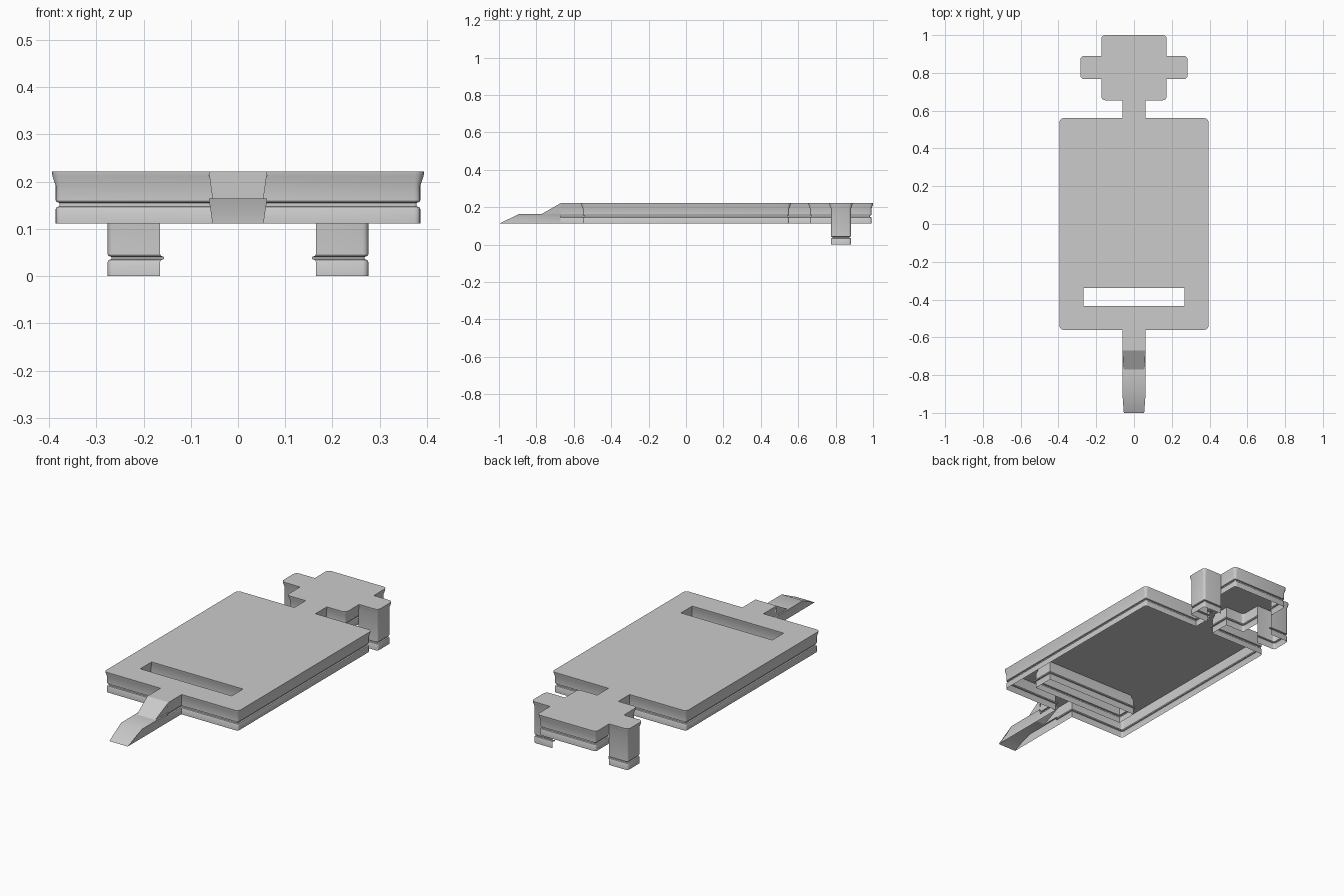
import bpy, bmesh
from math import radians, cos, sin, pi
from mathutils import Vector

if "Cube" in bpy.data.objects:
    bpy.data.objects.remove(bpy.data.objects["Cube"])

TOP, BASE = 0.222, 0.112
TONGUE_Y = -0.67

# (inset, z) cross-sections of the thin hanging walls
RIM = [(0, TOP), (0.001, 0.212), (0.008, 0.192), (0.008, 0.160), (0.010, 0.157), (0.016, 0.155),
       (0.016, 0.148), (0.010, 0.146), (0.008, 0.142), (0.008, BASE)]
LEG = [(0, TOP), (0.001, 0.212), (0.008, 0.192), (0.008, 0.046), (0.010, 0.043), (0.016, 0.041),
       (0.016, 0.036), (0.010, 0.034), (0.008, 0.030), (0.008, 0)]


def make_object(name, bm):
    mesh = bpy.data.meshes.new(name)
    bm.to_mesh(mesh)
    bm.free()
    for p in mesh.polygons:
        p.use_smooth = True
    mesh.set_sharp_from_angle(angle=radians(30))
    ob = bpy.data.objects.new(name, mesh)
    bpy.context.collection.objects.link(ob)
    return ob


def round_corners(pts, r=0.02, steps=4):
    """Round convex corners of a counter-clockwise outline."""
    out = []
    for i, p in enumerate(pts):
        a = (p - pts[i - 1]).normalized()
        b = (pts[(i + 1) % len(pts)] - p).normalized()
        if a.x * b.y - a.y * b.x < 0 or p.y < TONGUE_Y + 0.01:
            out.append(p)
            continue
        c = p - a * r + b * r
        for k in range(steps + 1):
            t = k / steps * pi / 2
            out.append(c - b * r * cos(t) + a * r * sin(t))
    return out


def inset(pts, d):
    """Offset an outline towards its left side (the material side)."""
    out = []
    for i, p in enumerate(pts):
        a = (p - pts[i - 1]).normalized()
        b = (pts[(i + 1) % len(pts)] - p).normalized()
        na, nb = Vector((-a.y, a.x)), Vector((-b.y, b.x))
        q = p + (na + nb) * d / (1 + na.dot(nb))
        if p.y < TONGUE_Y + 0.01:
            q.y = p.y
        out.append(q)
    return out


def wall(name, pts, profile, keep):
    """Sweep a profile along the outline segments accepted by keep(midpoint)."""
    bm = bmesh.new()
    rings = [[bm.verts.new((q.x, q.y, z)) for q in inset(pts, d)] for d, z in profile]
    n = len(pts)
    for i in range(n):
        j = (i + 1) % n
        if keep((pts[i] + pts[j]) / 2):
            for u, l in zip(rings, rings[1:]):
                bm.faces.new((u[i], l[i], l[j], u[j]))
    bmesh.ops.delete(bm, geom=[v for v in bm.verts if not v.link_faces], context='VERTS')
    make_object(name, bm)


# Outline: right half mirrored to the left
half = [(0.062, TONGUE_Y), (0.062, -0.56), (0.394, -0.56), (0.394, 0.56), (0.062, 0.56),
        (0.062, 0.655), (0.173, 0.655), (0.173, 0.767), (0.284, 0.767), (0.284, 0.89),
        (0.173, 0.89), (0.173, 1.0)]
outline = round_corners([Vector(p) for p in half] + [Vector((-x, y)) for x, y in reversed(half)])
# Slot runs clockwise so that material is on its left
slot = [Vector(p) for p in ((-0.268, -0.435), (-0.268, -0.34), (0.268, -0.34), (0.268, -0.435))]

# Top plate with the slot cut through
bm = bmesh.new()
edges = []
for loop in (outline, slot):
    vs = [bm.verts.new((p.x, p.y, TOP)) for p in loop]
    edges += [bm.edges.new((vs[i - 1], vs[i])) for i in range(len(vs))]
bmesh.ops.triangle_fill(bm, edges=edges, use_beauty=True, normal=(0, 0, 1))
for f in bm.faces:
    f.normal_update()
    if f.normal.z < 0:
        f.normal_flip()
make_object("top_plate", bm)


def is_leg(m):
    return m.y > 0.7 and abs(m.x) > 0.175


# Grooved rim, side legs and slot lining
wall("rim_wall", outline, RIM, lambda m: not is_leg(m) and m.y > TONGUE_Y + 0.001)
wall("side_legs", outline, LEG, is_leg)
wall("slot_wall", slot, RIM, lambda m: True)

# Stepped front tongue: two sloped treads, each with tapered sides
bm = bmesh.new()
W, N, STEP = 0.062, 0.054, 0.165
path = [(W, TONGUE_Y, TOP), (N, -0.77, STEP), (W, -0.77, STEP), (W, -0.89, STEP), (N, -1.0, BASE)]
left = [bm.verts.new((-x, y, z)) for x, y, z in path]
right = [bm.verts.new((x, y, z)) for x, y, z in path]
for i in (0, 2, 3):
    bm.faces.new((left[i], left[i + 1], right[i + 1], right[i]))
for s, row in ((-1, left), (1, right)):
    def v(x, y, z):
        return bm.verts.new((s * x, y, z))
    back_mid, back_step, back_low = v(N, TONGUE_Y, STEP), v(W, TONGUE_Y, STEP), v(N, TONGUE_Y, BASE)
    taper_back, taper_front = v(N, TONGUE_Y, 0.14), v(N, -0.942, 0.14)
    side = [(row[0], row[1], back_mid),
            (back_mid, row[1], row[2], back_step),
            (back_step, row[2], row[3], taper_front, taper_back),
            (taper_back, taper_front, row[4], back_low)]
    for f in side:
        bm.faces.new(f if s < 0 else f[::-1])
for f in bm.faces:
    f.normal_update()
    c = f.calc_center_median()
    if f.normal.x * c.x + max(f.normal.z, -1) * 0.02 < 0:
        f.normal_flip()
make_object("front_tongue", bm)
